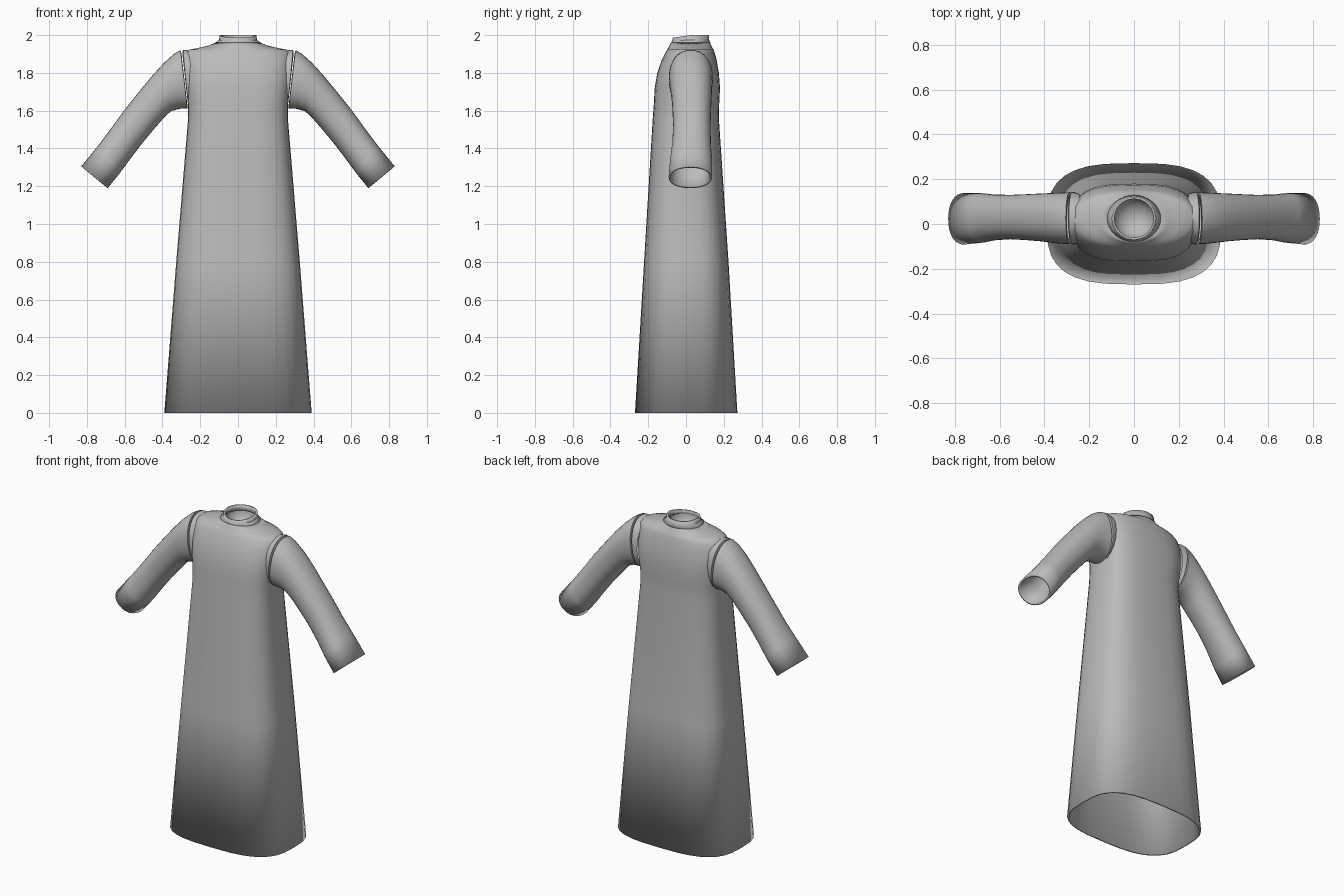
import bpy
import bmesh
import math
from mathutils import Vector

default = bpy.data.objects.get("Cube")
if default:
    bpy.data.objects.remove(default, do_unlink=True)

cloth = bpy.data.materials.new("grey cloth")
cloth.use_nodes = True
GREY = (0.5, 0.5, 0.5, 1)
cloth.diffuse_color = GREY
cloth.node_tree.nodes["Principled BSDF"].inputs["Base Color"].default_value = GREY

SEGMENTS = 32


def rounded(t, n):
    """Point on a unit superellipse of exponent n."""
    c, s = math.cos(t), math.sin(t)
    return (math.copysign(abs(c) ** (2 / n), c), math.copysign(abs(s) ** (2 / n), s))


def loft(name, rings, thickness=0.0, cap_last=False):
    """Skin a list of point rings, with an optional inward wall thickness."""
    bm = bmesh.new()
    loops = [[bm.verts.new(p) for p in ring] for ring in rings]
    for a, b in zip(loops, loops[1:]):
        for i in range(SEGMENTS):
            j = (i + 1) % SEGMENTS
            bm.faces.new((a[i], a[j], b[j], b[i]))
    if cap_last:
        bm.faces.new(loops[-1])
    mesh = bpy.data.meshes.new(name)
    bmesh.ops.recalc_face_normals(bm, faces=bm.faces)
    bm.to_mesh(mesh)
    bm.free()
    mesh.materials.append(cloth)
    obj = bpy.data.objects.new(name, mesh)
    bpy.context.collection.objects.link(obj)
    if thickness:
        wall = obj.modifiers.new("cloth thickness", 'SOLIDIFY')
        wall.thickness = thickness
        wall.offset = -1
    bpy.ops.object.select_all(action='DESELECT')
    obj.select_set(True)
    bpy.context.view_layer.objects.active = obj
    bpy.ops.object.shade_smooth_by_angle(angle=math.radians(40))
    return obj


def level_ring(z, half, front, back, n, dip=0.0):
    """Horizontal ring; dip lowers its front."""
    ring = []
    for i in range(SEGMENTS):
        x, y = rounded(math.tau * i / SEGMENTS, n)
        ring.append((x * half, (front + back) / 2 + y * (back - front) / 2,
                     z - dip * max(0, -y)))
    return ring


def arm_ring(side, top, bottom, front, back):
    """Tilted oval ring spanning a top and a bottom point in the x-z plane."""
    hi, lo = Vector((top[0], 0, top[1])), Vector((bottom[0], 0, bottom[1]))
    ring = []
    for i in range(SEGMENTS):
        u, v = rounded(math.tau * i / SEGMENTS, 2.2)
        p = (hi + lo) / 2 + (hi - lo) / 2 * v
        p.y = (front + back) / 2 + u * (back - front) / 2
        ring.append((side * p.x, p.y, p.z))
    return ring


# Robe body from hem to shoulders: height, half width, front, back, squareness
body = [
    (0, 0.39, -0.27, 0.272, 3), (0.8, 0.327, -0.222, 0.225, 3),
    (1.56, 0.264, -0.176, 0.174, 3), (1.64, 0.266, -0.17, 0.176, 3),
    (1.72, 0.275, -0.166, 0.18, 3), (1.8, 0.283, -0.152, 0.174, 2.8),
    (1.87, 0.285, -0.128, 0.162, 2.5), (1.905, 0.28, -0.11, 0.152, 2.3),
    (1.923, 0.258, -0.1, 0.146, 2.2), (1.932, 0.21, -0.094, 0.14, 2),
    (1.945, 0.155, -0.087, 0.133, 2), (1.96, 0.12, -0.08, 0.128, 2),
]
loft("robe_body", [level_ring(*r) for r in body], 0.012)

# Standing collar and the closed lining inside it
collar = [(1.958, 0.121, -0.081, 0.129, 2), (1.975, 0.1, -0.073, 0.123, 2, 0.006),
          (2.0, 0.097, -0.07, 0.121, 2, 0.014)]
loft("collar", [level_ring(*r) for r in collar], 0.01)
bowl = []
for k in range(8):
    a = math.pi / 2 * k / 7.5
    r = 0.09 * math.cos(a)
    bowl.append(level_ring(1.965 - 0.08 * math.sin(a), r, 0.025 - r, 0.025 + r, 2))
lining = loft("neck_lining", bowl, cap_last=True)
lining.data.flip_normals()

# Sleeve sections: top point, bottom point, front, back
sleeve = [
    ((0.3, 1.905), (0.268, 1.63), -0.078, 0.128),
    ((0.305, 1.92), (0.268, 1.612), -0.09, 0.142),
    ((0.34, 1.9), (0.31, 1.61), -0.088, 0.14),
    ((0.39, 1.855), (0.355, 1.597), -0.083, 0.138),
    ((0.45, 1.79), (0.39, 1.565), -0.077, 0.136),
    ((0.52, 1.705), (0.44, 1.508), -0.072, 0.133),
    ((0.6, 1.605), (0.505, 1.43), -0.068, 0.13),
    ((0.68, 1.495), (0.57, 1.345), -0.073, 0.132),
    ((0.74, 1.415), (0.625, 1.27), -0.084, 0.138),
    ((0.83, 1.305), (0.69, 1.19), -0.092, 0.138),
]
# Armhole edge on the body, turned in at the seam
armhole = [
    ((0.24, 1.915), (0.25, 1.63), -0.085, 0.135),
    ((0.28, 1.922), (0.258, 1.615), -0.091, 0.143),
    ((0.291, 1.921), (0.262, 1.614), -0.091, 0.143),
    ((0.295, 1.905), (0.265, 1.63), -0.078, 0.128),
]
for side, word in ((1, "left"), (-1, "right")):
    loft(word + "_sleeve", [arm_ring(side, *s) for s in sleeve], 0.012)
    loft(word + "_armhole_edge", [arm_ring(side, *s) for s in armhole])
